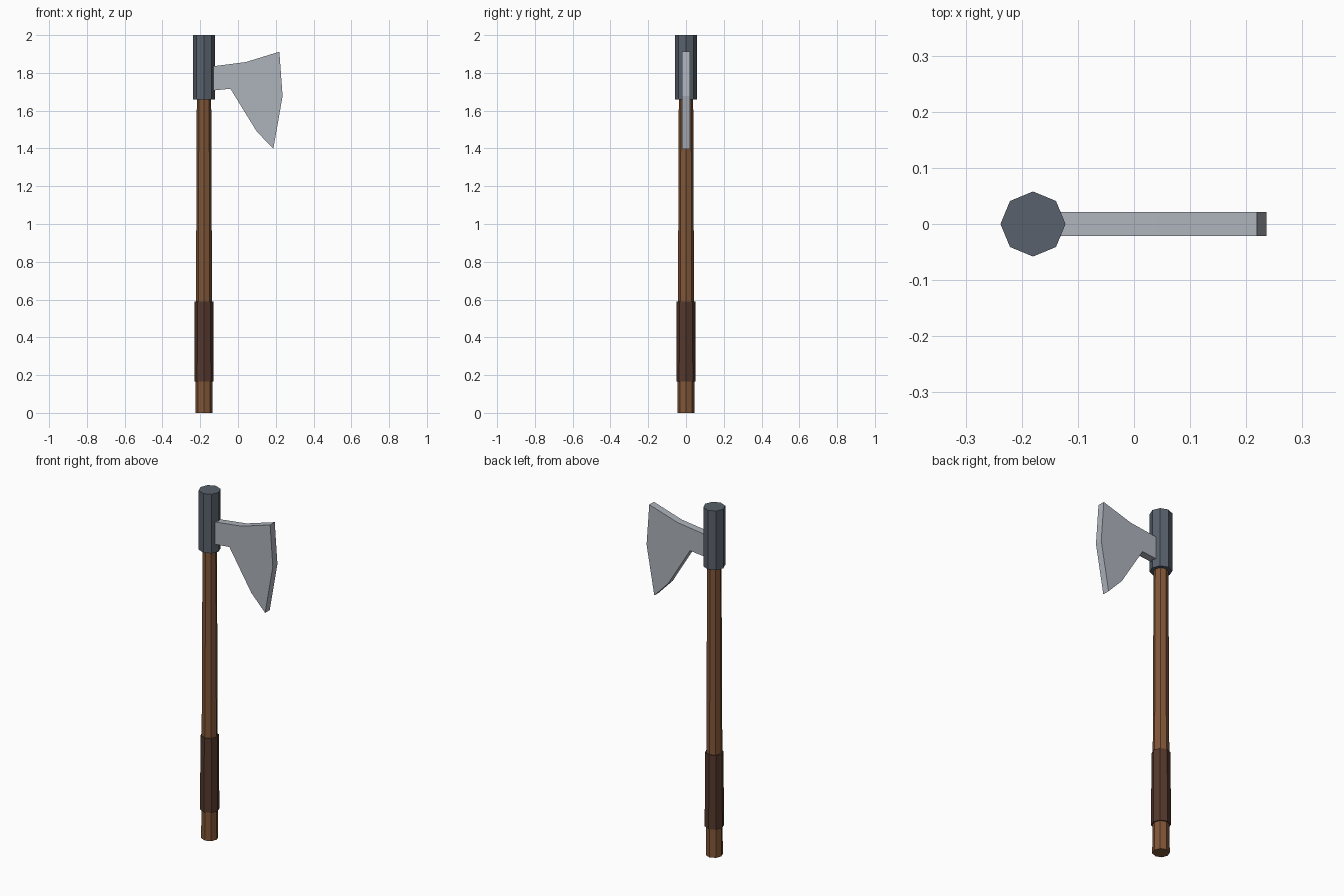
import bpy, bmesh

if "Cube" in bpy.data.objects:
    bpy.data.objects.remove(bpy.data.objects["Cube"])

AXIS_X = -0.18


def material(name, rgb):
    m = bpy.data.materials.new(name)
    m.diffuse_color = (*rgb, 1)
    m.use_nodes = True
    m.node_tree.nodes["Principled BSDF"].inputs["Base Color"].default_value = m.diffuse_color
    return m


def finish(name, bm, mat):
    bmesh.ops.recalc_face_normals(bm, faces=bm.faces)
    mesh = bpy.data.meshes.new(name)
    bm.to_mesh(mesh)
    bm.free()
    mesh.materials.append(mat)
    obj = bpy.data.objects.new(name, mesh)
    bpy.context.collection.objects.link(obj)
    return obj


def octagon_shaft(name, z0, z1, r0, r1, mat):
    """Eight-sided, optionally tapered, capped shaft on the handle axis."""
    bm = bmesh.new()
    bmesh.ops.create_cone(bm, cap_ends=True, segments=8,
                          radius1=r0, radius2=r1, depth=z1 - z0)
    obj = finish(name, bm, mat)
    obj.location = (AXIS_X, 0, (z0 + z1) / 2)
    return obj


wood = material("wood", (0.22, 0.095, 0.04))
leather = material("leather", (0.09, 0.04, 0.026))
dark_steel = material("dark_steel", (0.10, 0.12, 0.15))
steel = material("steel", (0.42, 0.45, 0.50))

# Handle, grip wrap and head socket
octagon_shaft("handle", 0.0, 1.70, 0.045, 0.038, wood)
octagon_shaft("grip_wrap", 0.165, 0.59, 0.051, 0.049, leather)
octagon_shaft("head_socket", 1.66, 2.0, 0.058, 0.058, dark_steel)

# Bearded blade: flat profile extruded through its thickness
profile = [(-0.14, 1.834), (0.04, 1.857), (0.219, 1.912), (0.236, 1.677),
           (0.187, 1.398), (0.099, 1.49), (-0.04, 1.716), (-0.14, 1.706)]
HALF = 0.021
bm = bmesh.new()
face = bm.faces.new([bm.verts.new((x, -HALF, z)) for x, z in profile])
ext = bmesh.ops.extrude_face_region(bm, geom=[face])
bmesh.ops.translate(bm, vec=(0, 2 * HALF, 0),
                    verts=[g for g in ext["geom"] if isinstance(g, bmesh.types.BMVert)])
finish("blade", bm, steel)
